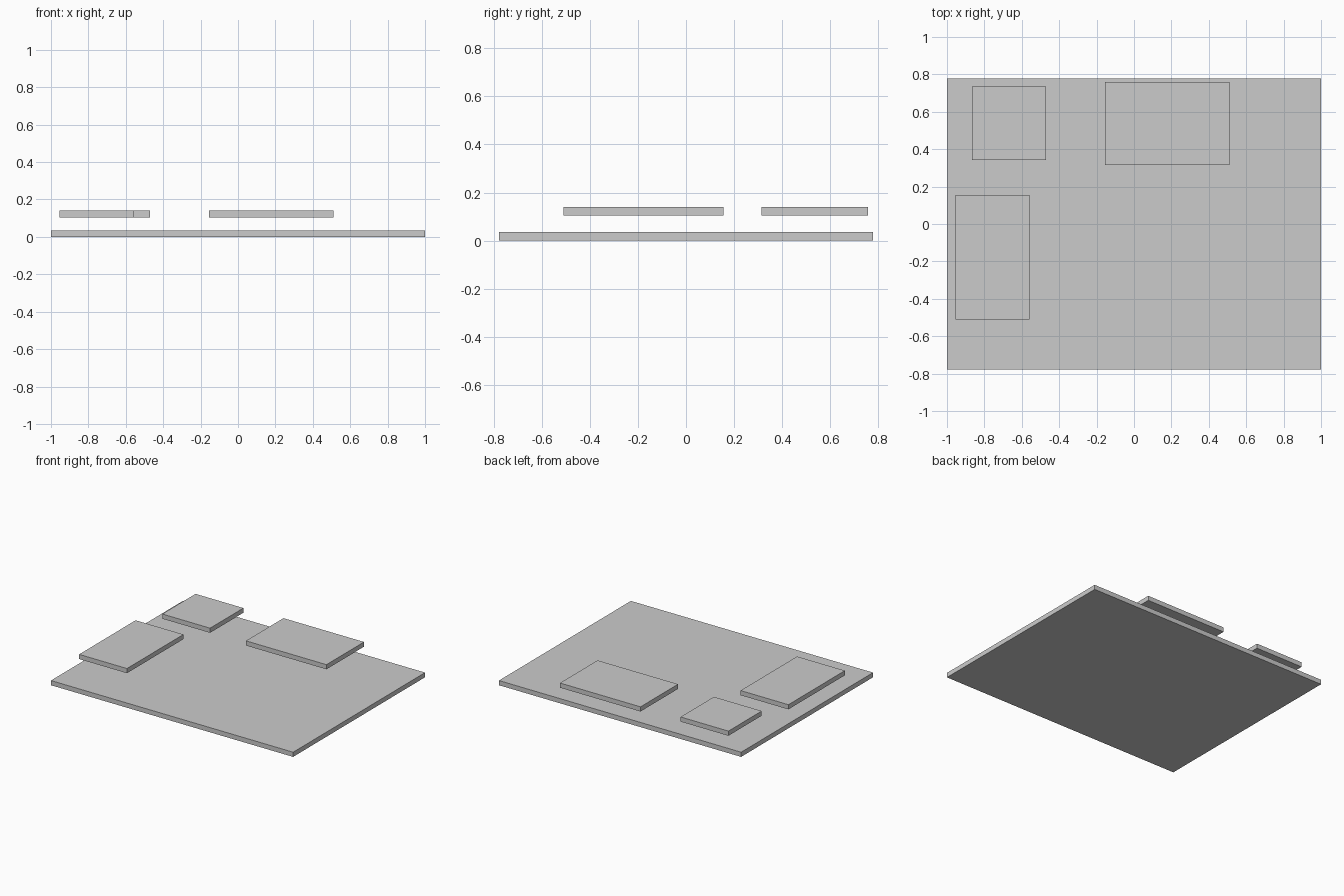
import bpy
import bmesh

cube = bpy.data.objects.get("Cube")
if cube:
    bpy.data.objects.remove(cube, do_unlink=True)

# One plain grey for every part
GREY = (0.6, 0.6, 0.6, 1.0)
grey = bpy.data.materials.new("plain_grey")
grey.use_nodes = True
grey.diffuse_color = GREY
grey.node_tree.nodes["Principled BSDF"].inputs["Base Color"].default_value = GREY

THICKNESS = 0.035
PANEL_HEIGHT = 0.105


def slab(name, x_range, y_range, bottom):
    """Flat box spanning the given x and y ranges, resting at the bottom height."""
    bm = bmesh.new()
    bmesh.ops.create_cube(bm, size=1.0)
    size = (x_range[1] - x_range[0], y_range[1] - y_range[0], THICKNESS)
    bmesh.ops.scale(bm, vec=size, verts=bm.verts)
    mesh = bpy.data.meshes.new(name)
    bm.to_mesh(mesh)
    bm.free()
    mesh.materials.append(grey)
    obj = bpy.data.objects.new(name, mesh)
    obj.location = (sum(x_range) / 2, sum(y_range) / 2, bottom + THICKNESS / 2)
    bpy.context.collection.objects.link(obj)
    return obj


# Large ground slab
slab("base_slab", (-1, 1), (-0.778, 0.778), 0)

# Three panels floating above the slab
slab("small_square_panel", (-0.865, -0.47), (0.342, 0.735), PANEL_HEIGHT)
slab("back_panel", (-0.155, 0.51), (0.315, 0.758), PANEL_HEIGHT)
slab("side_panel", (-0.955, -0.56), (-0.51, 0.156), PANEL_HEIGHT)
